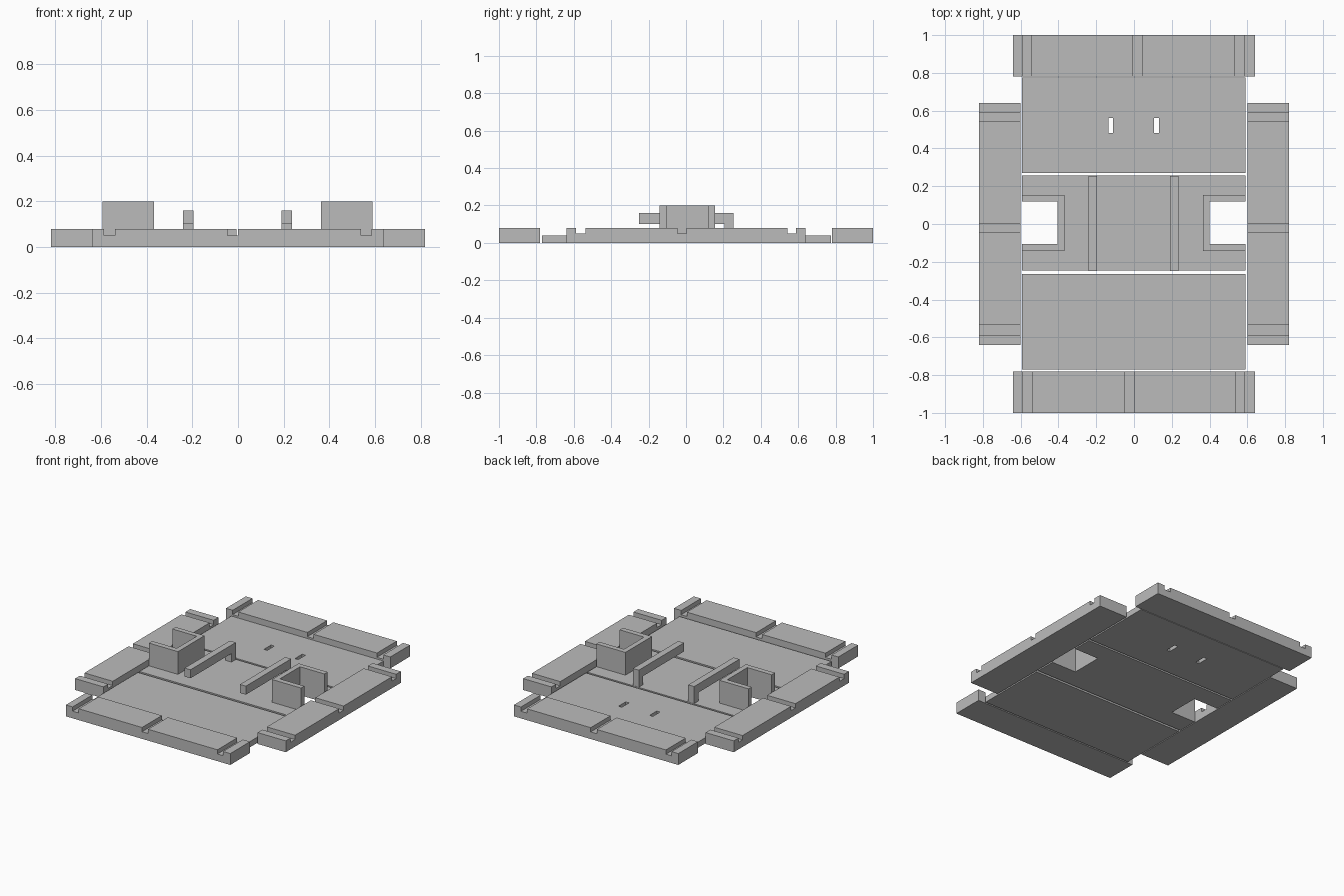
import bpy, bmesh
from mathutils import Vector

if "Cube" in bpy.data.objects:
    bpy.data.objects.remove(bpy.data.objects["Cube"])

grey = bpy.data.materials.new("plain grey")
grey.diffuse_color = (0.5, 0.5, 0.5, 1)
grey.use_nodes = True
grey.node_tree.nodes["Principled BSDF"].inputs["Base Color"].default_value = grey.diffuse_color


def prism(name, outline, to_3d, depth):
    """Extrude a 2D outline (mapped by to_3d) along the depth vector."""
    bm = bmesh.new()
    face = bm.faces.new([bm.verts.new(to_3d(a, b)) for a, b in outline])
    new = bmesh.ops.extrude_face_region(bm, geom=[face])["geom"]
    bmesh.ops.translate(bm, vec=Vector(depth),
                        verts=[v for v in new if isinstance(v, bmesh.types.BMVert)])
    bmesh.ops.recalc_face_normals(bm, faces=bm.faces)
    mesh = bpy.data.meshes.new(name)
    bm.to_mesh(mesh)
    bm.free()
    mesh.materials.append(grey)
    ob = bpy.data.objects.new(name, mesh)
    bpy.context.collection.objects.link(ob)
    return ob


def slab(name, outline, z0, z1):
    return prism(name, outline, lambda x, y: (x, y, z0), (0, 0, z1 - z0))


def rect(x0, x1, y0, y1):
    return [(x0, y0), (x1, y0), (x1, y1), (x0, y1)]


def grooved(half, grooves, top=0.08, floor=0.05):
    """Side profile of a border bar with notches cut in its top."""
    pts = [(half, 0), (-half, 0), (-half, top)]
    for a, b in grooves:
        pts += [(a, top), (a, floor), (b, floor), (b, top)]
    return pts + [(half, top)]


# border bars with grooves
front = [(-0.588, -0.54), (-0.047, 0.0), (0.54, 0.584)]
back = [(-0.588, -0.544), (-0.006, 0.042), (0.536, 0.585)]
side = [(-0.587, -0.536), (-0.046, 0.002), (0.542, 0.587)]
prism("front_bar", grooved(0.64, front), lambda a, z: (a, -1.0, z), (0, 0.22, 0))
prism("back_bar", grooved(0.64, back), lambda a, z: (a, 0.78, z), (0, 0.22, 0))
prism("left_bar", grooved(0.64, side), lambda a, z: (-0.82, a, z), (0.22, 0, 0))
prism("right_bar", grooved(0.64, side), lambda a, z: (0.60, a, z), (0.22, 0, 0))

# floor plates, the middle one notched at both ends
L, R, T = -0.594, 0.59, 0.04
slab("front_plate", rect(L, R, -0.77, -0.264), 0, T)
slab("middle_plate", [(L, -0.247), (R, -0.247), (R, -0.105), (0.40, -0.105), (0.40, 0.118),
                      (R, 0.118), (R, 0.256), (L, 0.256), (L, 0.118), (-0.404, 0.118),
                      (-0.404, -0.105), (L, -0.105)], 0, T)
back_plate = slab("back_plate", rect(L, R, 0.27, 0.775), 0, T)

# slots through the back plate
for x in (-0.123, 0.119):
    cutter = slab("slot_cutter", rect(x - 0.013, x + 0.013, 0.482, 0.562), -0.05, 0.1)
    cutter.hide_render = True
    cutter.hide_viewport = True
    cut = back_plate.modifiers.new("slot", 'BOOLEAN')
    cut.operation = 'DIFFERENCE'
    cut.solver = 'EXACT'
    cut.object = cutter

# U-shaped towers opening outwards
for name, edge, inner, outer in (("left_tower", L, -0.404, -0.368),
                                 ("right_tower", R, 0.40, 0.364)):
    slab(name, [(edge, -0.142), (outer, -0.142), (outer, 0.154), (edge, 0.154),
                (edge, 0.118), (inner, 0.118), (inner, -0.105), (edge, -0.105)], T, 0.20)

# overhanging rails, each with a leg at its back end
for name, x in (("left_rail", -0.241), ("right_rail", 0.19)):
    prism(name, [(-0.25, 0.10), (0.206, 0.10), (0.206, T), (0.254, T), (0.254, 0.16),
                 (-0.25, 0.16)], lambda y, z, x=x: (x, y, z), (0.046, 0, 0))
